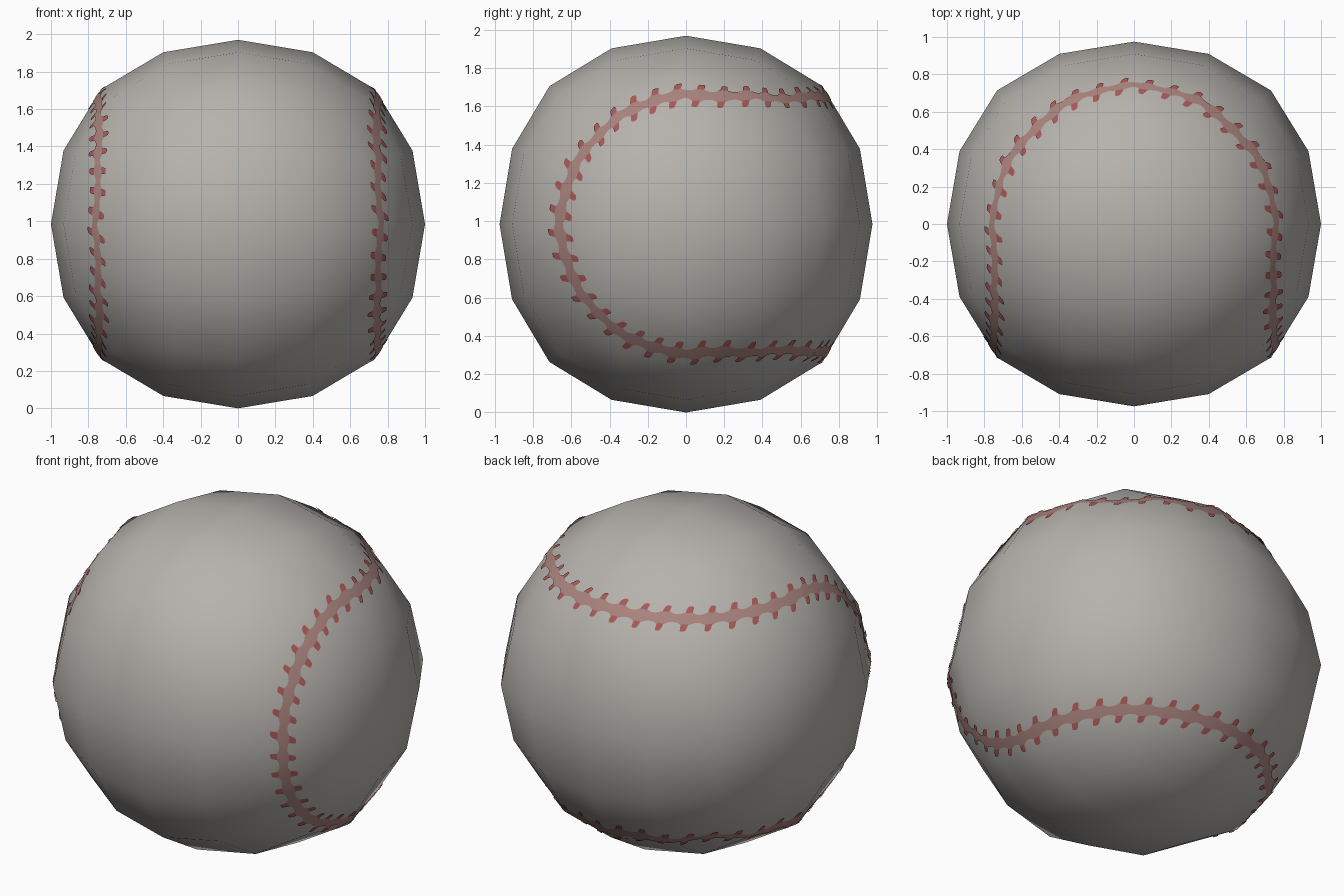
import bpy, bmesh, math
from mathutils import Vector
from mathutils.bvhtree import BVHTree

if "Cube" in bpy.data.objects:
    bpy.data.objects.remove(bpy.data.objects["Cube"])

CENTRE = Vector((0, 0, 0.985))
HALF = Vector((1.0, 0.975, 0.985))
STITCHES = 18      # stitches along each of the four seam arcs
STEPS = 10         # samples per stitch spacing
LEAN = 0.35        # slant of the stitches


def material(name, rgb):
    m = bpy.data.materials.new(name)
    m.diffuse_color = (*rgb, 1)
    m.use_nodes = True
    m.node_tree.nodes["Principled BSDF"].inputs["Base Color"].default_value = m.diffuse_color
    return m


def add_object(name, mesh, mat):
    ob = bpy.data.objects.new(name, mesh)
    ob.location = CENTRE
    bpy.context.collection.objects.link(ob)
    mesh.materials.append(mat)
    mesh.polygons.foreach_set("use_smooth", [True] * len(mesh.polygons))
    return ob


leather = material("grey leather", (0.47, 0.45, 0.42))
seam_mat = material("faded red seam", (0.40, 0.23, 0.21))
thread_mat = material("dark red thread", (0.40, 0.10, 0.10))

# ball: a cube rounded by two subdivision levels
bpy.ops.mesh.primitive_cube_add(size=2)
cube = bpy.context.object
sub = cube.modifiers.new("round", 'SUBSURF')
sub.levels = 2
sub.use_limit_surface = False
dg = bpy.context.evaluated_depsgraph_get()
ball_mesh = bpy.data.meshes.new_from_object(cube.evaluated_get(dg))
bpy.data.objects.remove(cube)
reach = max(v.co.x for v in ball_mesh.vertices)
for v in ball_mesh.vertices:
    v.co = Vector([v.co[i] * HALF[i] / reach for i in range(3)])
ball = add_object("ball", ball_mesh, leather)
bm = bmesh.new()
bm.from_mesh(ball_mesh)
tree = BVHTree.FromBMesh(bm)
bm.free()


# seam path: half circles on the sides joined by half circles over top and bottom
def path(u):
    u %= 4
    k, a = int(u), (u % 1) * math.pi
    c, s = math.cos(a), math.sin(a)
    return Vector([(0.75, -0.65 * s, -0.67 * c),
                   (0.75 * c, 0.74 * s, 0.67),
                   (-0.75, -0.65 * s, 0.67 * c),
                   (-0.75 * c, 0.74 * s, -0.67)][k])


def on_ball(u, along, across, lift):
    p = path(u)
    t = (path(u + 0.004) - path(u - 0.004)).normalized()
    left = p.normalized().cross(t)
    q = (p + across * left + (along + across * LEAN) * t).normalized()
    hit = tree.ray_cast(q * 2, -q)[0]
    return hit + q * lift


def plate(name, bm, mat):
    mesh = bpy.data.meshes.new(name)
    bm.to_mesh(mesh)
    bm.free()
    ob = add_object(name, mesh, mat)
    # shade like the rounded ball beneath
    mesh.normals_split_custom_set_from_vertices(
        [Vector([v.co[i] / HALF[i] ** 2 for i in range(3)]).normalized()
         for v in mesh.vertices])
    return ob


def skin(bm, rows, closed=False):
    n = len(rows)
    for i in range(n if closed else n - 1):
        a, b = rows[i], rows[(i + 1) % n]
        for j in range(len(a) - 1):
            bm.faces.new((a[j], b[j], b[j + 1], a[j + 1]))


# seam band with scalloped edges that swell at each stitch
bm = bmesh.new()
rows = []
count = 4 * STITCHES * STEPS
for i in range(count):
    phase = 2 * math.pi * i / STEPS
    w = 0.024 + 0.020 * (0.5 - 0.5 * math.cos(phase)) ** 1.5
    rows.append([bm.verts.new(on_ball(4 * i / count, 0, w * f, 0.004))
                 for f in (-1, -0.5, 0, 0.5, 1)])
skin(bm, rows, True)
plate("seam_band", bm, seam_mat)

# slanted stitches on both sides of the band
bm = bmesh.new()
for i in range(4 * STITCHES):
    u = (i + 0.5) / STITCHES
    for side in (-1, 1):
        rows = []
        for f in (-1, -0.5, 0, 0.5, 1):
            rows.append([])
            for d, w in ((0.034, 0.019), (0.046, 0.019), (0.058, 0.018),
                         (0.069, 0.015), (0.074, 0.008)):
                rows[-1].append(bm.verts.new(
                    on_ball(u, side * f * w, side * d, 0.006)))
        skin(bm, rows)
plate("stitches", bm, thread_mat)
